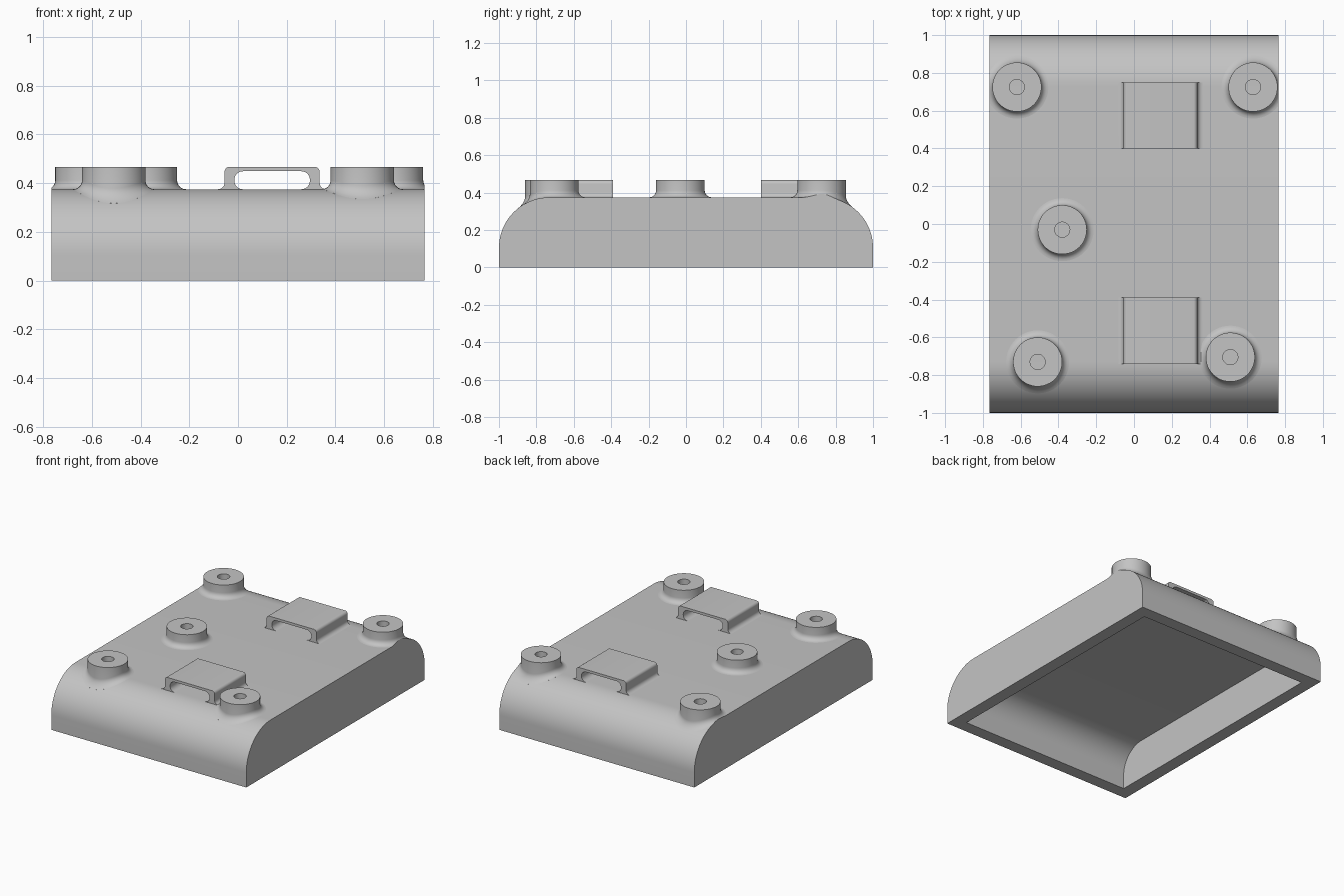
import bpy, bmesh, math

if "Cube" in bpy.data.objects:
    bpy.data.objects.remove(bpy.data.objects["Cube"])

HALF_X, HALF_Y, TOP, ROUND, WALL = 0.765, 1.0, 0.375, 0.27, 0.09

grey = bpy.data.materials.new("light_grey")
grey.diffuse_color = (0.55, 0.55, 0.55, 1)
grey.use_nodes = True
grey.node_tree.nodes["Principled BSDF"].inputs["Base Color"].default_value = grey.diffuse_color


def finish(bm, name):
    bmesh.ops.remove_doubles(bm, verts=bm.verts, dist=1e-5)
    bmesh.ops.recalc_face_normals(bm, faces=bm.faces)
    mesh = bpy.data.meshes.new(name)
    bm.to_mesh(mesh)
    bm.free()
    mesh.materials.append(grey)
    ob = bpy.data.objects.new(name, mesh)
    bpy.context.collection.objects.link(ob)
    bpy.ops.object.select_all(action='DESELECT')
    ob.select_set(True)
    bpy.context.view_layer.objects.active = ob
    bpy.ops.object.shade_smooth_by_angle(angle=math.radians(30))
    return ob


def arc(cx, cz, r, a0, a1, n):
    return [(cx + r * math.cos(math.radians(a0 + (a1 - a0) * i / n)),
             cz + r * math.sin(math.radians(a0 + (a1 - a0) * i / n)))
            for i in range(n + 1)]


def surface_z(y):
    """Height of the rounded cover at depth y."""
    d = max(0.0, abs(y) - (HALF_Y - ROUND))
    return TOP - ROUND + math.sqrt(max(0.0, ROUND * ROUND - d * d))


def arch(bm, inset):
    """Open-bottomed arch prism; returns its four bottom corners."""
    hy, top, r, hx = HALF_Y - inset, TOP - inset, ROUND - inset, HALF_X - inset
    pts = ([(-hy, 0)] + arc(-hy + r, top - r, r, 180, 90, 20)
           + arc(hy - r, top - r, r, 90, 0, 20) + [(hy, 0)])
    a, b = ([bm.verts.new((x, y, z)) for y, z in pts] for x in (-hx, hx))
    bm.faces.new(a)
    bm.faces.new(b)
    for i in range(len(pts) - 1):
        bm.faces.new((a[i], a[i + 1], b[i + 1], b[i]))
    return [a[0], b[0], b[-1], a[-1]]


# Hollow cover: outer arch, inner arch, and the flat rim joining them
bm = bmesh.new()
outer, inner = arch(bm, 0), arch(bm, WALL)
for i in range(4):
    j = (i + 1) % 4
    bm.faces.new((outer[i], outer[j], inner[j], inner[i]))
finish(bm, "cover")


# Round screw posts with a blind hole and a fillet that follows the cover
def post(name, cx, cy, r=0.13, hole=0.04, top=0.467, f=0.037, seg=48):
    bm = bmesh.new()
    rings = []

    def ring(radius, height):
        rings.append([])
        for k in range(seg):
            a = 2 * math.pi * k / seg
            x = max(-HALF_X, min(HALF_X, cx + radius * math.cos(a)))
            y = cy + radius * math.sin(a)
            z = height(math.hypot(x - cx, y - cy), y)
            rings[-1].append(bm.verts.new((x, y, z)))

    def fillet(d, y):
        t = max(0.0, min(f, r + f - d))
        return surface_z(y) + f - math.sqrt(max(0.0, f * f - t * t))

    ring(hole, lambda d, y: TOP)
    ring(hole, lambda d, y: top)
    ring(r, lambda d, y: top)
    for i in range(7):
        ring(r + f * (1 - math.cos(math.pi / 2 * i / 6)), fillet)
    ring(r + f, lambda d, y: surface_z(y) - 0.001)
    bm.faces.new(rings[0])
    for p, q in zip(rings, rings[1:]):
        for k in range(seg):
            m = (k + 1) % seg
            bm.faces.new((p[k], p[m], q[m], q[k]))
    finish(bm, name)


for name, x, y in (("post_back_left", -0.62, 0.725),
                   ("post_back_right", 0.63, 0.725),
                   ("post_middle", -0.38, -0.03),
                   ("post_front_left", -0.51, -0.73),
                   ("post_front_right", 0.51, -0.705)):
    post(name, x, y)


# Strap loops: a bridge section with filleted feet, swept along y
def strap_loop(name, y0, y1):
    x0, x1, top, t = -0.055, 0.335, 0.467, 0.04
    base, low, ceil = TOP, TOP - 0.005, 0.449
    c, f, g = 0.02, 0.027, 0.035
    i0, i1 = x0 + t, x1 - t
    pts = ([(x0 - f, low)] + arc(x0 - f, base + f, f, -90, 0, 6)
           + arc(x0 + c, top - c, c, 180, 90, 6)
           + arc(x1 - c, top - c, c, 90, 0, 6)
           + arc(x1 + f, base + f, f, 180, 270, 6) + [(x1 + f, low)]
           + [(i1 - g, low)] + arc(i1 - g, base + g, g, -90, 0, 6)
           + arc(i1 - g, ceil - g, g, 0, 90, 6)
           + arc(i0 + g, ceil - g, g, 90, 180, 6)
           + arc(i0 + g, base + g, g, 180, 270, 6) + [(i0 + g, low)])
    bm = bmesh.new()
    a, b = ([bm.verts.new((x, y, z)) for x, z in pts] for y in (y0, y1))
    bm.faces.new(a)
    bm.faces.new(b)
    for i in range(len(pts)):
        j = (i + 1) % len(pts)
        bm.faces.new((a[i], a[j], b[j], b[i]))
    finish(bm, name)


strap_loop("strap_loop_front", -0.74, -0.39)
strap_loop("strap_loop_back", 0.40, 0.75)
